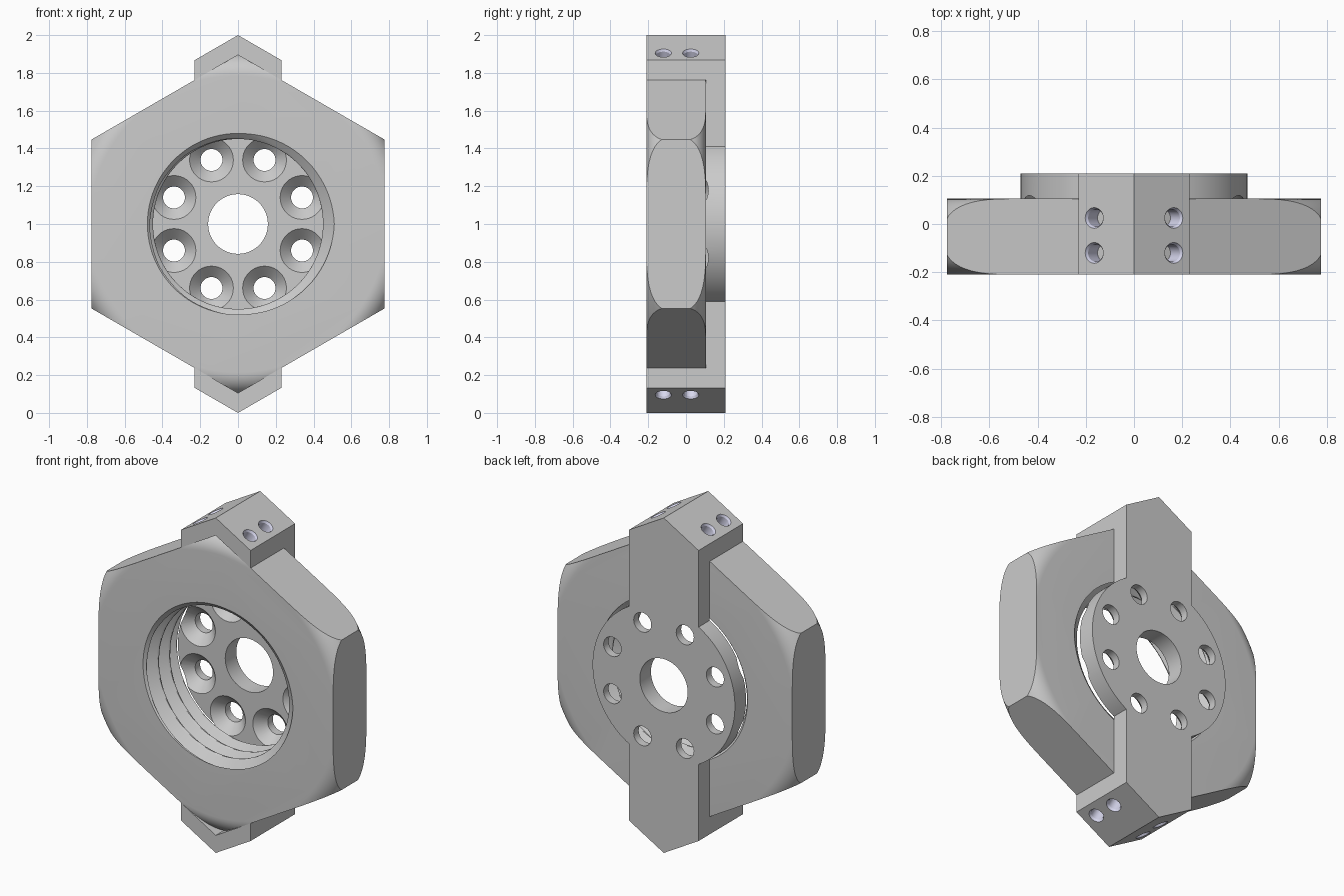
import bpy, bmesh
from math import pi, sin, cos, acos, sqrt, tan, radians
from mathutils import Matrix, Vector

if "Cube" in bpy.data.objects:
    bpy.data.objects.remove(bpy.data.objects["Cube"])

FRONT, MID, BACK = -0.21, 0.105, 0.21      # depth planes along y
FLAT = 0.775                               # nut centre to flat
LIFT = Matrix.Translation((0, 0, 1))


def loft(name, rings, caps=True, matrix=Matrix()):
    """Skin a list of closed point rings; built round the nut centre, then lifted."""
    bm = bmesh.new()
    vs = [[bm.verts.new(p) for p in ring] for ring in rings]
    n = len(vs[0])
    for a, b in zip(vs, vs[1:]):
        for i in range(n):
            j = (i + 1) % n
            bm.faces.new((a[i], a[j], b[j], b[i]))
    if caps:
        bm.faces.new(vs[0])
        bm.faces.new(vs[-1])
    bmesh.ops.remove_doubles(bm, verts=bm.verts, dist=1e-6)
    bmesh.ops.recalc_face_normals(bm, faces=bm.faces)
    me = bpy.data.meshes.new(name)
    bm.to_mesh(me)
    bm.free()
    me.transform(LIFT @ matrix)
    ob = bpy.data.objects.new(name, me)
    bpy.context.collection.objects.link(ob)
    return ob


def prism(name, outline, y0, y1):
    return loft(name, [[(x, y, z) for x, z in outline] for y in (y0, y1)])


def lathe(name, profile, seg=32, **kw):
    """Turn (radius, y) points round the y axis."""
    return loft(name, [[(r * cos(2 * pi * i / seg), y, r * sin(2 * pi * i / seg))
                        for i in range(seg)] for r, y in profile], **kw)


def boolean(ob, cutter, op='DIFFERENCE'):
    mod = ob.modifiers.new("cut", 'BOOLEAN')
    mod.object, mod.operation, mod.solver = cutter, op, 'EXACT'
    select(ob)
    bpy.ops.object.modifier_apply(modifier=mod.name)
    bpy.data.objects.remove(cutter)


def select(ob):
    bpy.ops.object.select_all(action='DESELECT')
    ob.select_set(True)
    bpy.context.view_layer.objects.active = ob


def hexagon():
    r = FLAT / cos(pi / 6)
    return [(r * cos(pi / 6 + i * pi / 3), r * sin(pi / 6 + i * pi / 3)) for i in range(6)]


# Hex nut with rounded-off corners
nut = prism("hex_nut", hexagon(), -0.4, 0.3)
r0, rad, steps = 0.785, 0.115, 12
arc = [(r0 + rad * sin(k * pi / 2 / steps), rad * (1 - cos(k * pi / 2 / steps)))
       for k in range(steps + 1)]
profile = [(r, FRONT + d) for r, d in arc] + [(r, MID - d) for r, d in reversed(arc)]
boolean(nut, lathe("corner_rounder", profile, 128), 'INTERSECT')

# Threaded bore: three helical turns with a chamfer at each mouth
pitch, seg, per_turn = (MID - FRONT) / 3, 96, 24


def bore_radius(y, turn):
    wave = abs(((y - FRONT) / pitch + turn) % 1 - 0.5) * 2
    mouth = max(0.48 - (y - FRONT), 0.48 - (MID - y))
    return max(0.45, 0.445 + 0.065 * wave, mouth)


rings = []
for k in range(-3, 3 * per_turn + 4):
    y = FRONT + (k + 0.5 if k < 0 else k - 0.5 if k > 3 * per_turn else k) * pitch / per_turn
    ring = []
    for i in range(seg):
        a, r = 2 * pi * i / seg, bore_radius(y, i / seg)
        ring.append((r * cos(a), y, r * sin(a)))
    rings.append(ring)
boolean(nut, loft("thread_cutter", rings))

# Bracket: disc and strap outline, pocketed for the nut
w, disc = 0.23, 0.47
tip = 1 - w * tan(pi / 6)
phi = acos(w / disc)
half = [(w, -tip)]
half += [(disc * cos(phi * t / 24), disc * sin(phi * t / 24)) for t in range(-24, 25)]
half += [(w, tip), (0, 1)]
bracket = prism("bracket", half + [(-x, -z) for x, z in half], FRONT, BACK)
boolean(bracket, prism("nut_pocket", hexagon(), -0.5, MID))

# Centre hole and ring of eight countersunk holes
boolean(bracket, lathe("centre_cutter", [(0.158, -0.3), (0.158, 0.3)], 64))
for i in range(8):
    a = pi / 8 + i * pi / 4
    pos = Matrix.Translation((0.367 * cos(a), 0, 0.367 * sin(a)))
    boolean(bracket, lathe("countersink_cutter",
                           [(0.116, 0.05), (0.116, MID), (0.058, MID + 0.058), (0.058, 0.3)],
                           40, matrix=pos))

# Paired screw holes with tinted linings on the four sloping end faces
tint = bpy.data.materials.new("lining_tint")
tint.diffuse_color = (0.68, 0.68, 0.85, 1)
tint.use_nodes = True
tint.node_tree.nodes["Principled BSDF"].inputs["Base Color"].default_value = tint.diffuse_color
linings = []
for sx in (-1, 1):
    for sz in (-1, 1):
        for y in (-0.12, 0.025):
            normal = Vector((sx * 0.5, 0, sz * cos(pi / 6)))
            pos = Vector((sx * 0.165, y, sz * (1 - 0.165 * tan(pi / 6))))
            mat = Matrix.Translation(pos) @ normal.to_track_quat('Y', 'Z').to_matrix().to_4x4()
            boolean(bracket, lathe("screw_cutter", [(0.043, -0.13), (0.043, 0.05)],
                                   matrix=mat))
            lining = lathe("screw_hole_lining",
                           [(0.043, 0), (0.036, -0.012), (0.036, -0.09), (0.043, -0.09),
                            (0.043, 0)], caps=False, matrix=mat)
            lining.data.materials.append(tint)
            linings.append(lining)

for ob in [nut, bracket] + linings:
    select(ob)
    bpy.ops.object.shade_smooth_by_angle(angle=radians(28))
